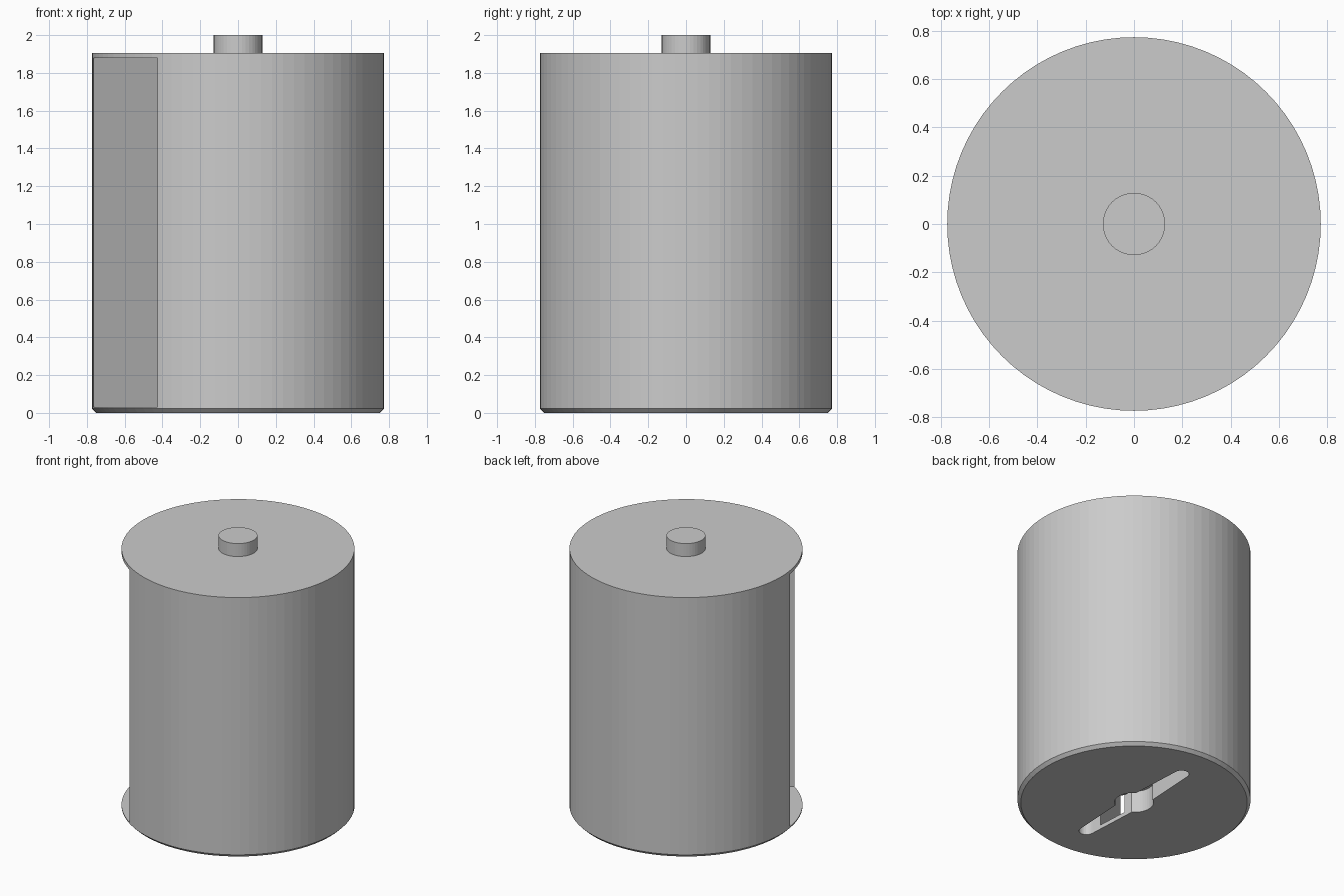
import bpy, bmesh
from math import cos, sin, radians, pi, tau

cube = bpy.data.objects.get("Cube")
if cube:
    bpy.data.objects.remove(cube, do_unlink=True)

R, TOP, SIDES = 0.773, 1.905, 80

grey = bpy.data.materials.new("plain_grey")
grey.use_nodes = True
colour = (0.6, 0.6, 0.6, 1)
grey.diffuse_color = colour
grey.node_tree.nodes["Principled BSDF"].inputs["Base Color"].default_value = colour


def finish(name, bm):
    bmesh.ops.recalc_face_normals(bm, faces=bm.faces)
    mesh = bpy.data.meshes.new(name)
    bm.to_mesh(mesh)
    bm.free()
    mesh.materials.append(grey)
    obj = bpy.data.objects.new(name, mesh)
    bpy.context.collection.objects.link(obj)
    return obj


def prism(name, outline, z0, z1):
    """Extrude a flat outline from z0 to z1."""
    bm = bmesh.new()
    face = bm.faces.new([bm.verts.new((x, y, z0)) for x, y in outline])
    ext = bmesh.ops.extrude_face_region(bm, geom=[face])["geom"]
    verts = [v for v in ext if isinstance(v, bmesh.types.BMVert)]
    bmesh.ops.translate(bm, verts=verts, vec=(0, 0, z1 - z0))
    return finish(name, bm)


def turned(name, profile, sides):
    """Solid of revolution from (radius, height) rings."""
    bm = bmesh.new()
    rings = [[bm.verts.new((r * cos(tau * i / sides), r * sin(tau * i / sides), z))
              for i in range(sides)] for r, z in profile]
    for a, b in zip(rings, rings[1:]):
        for i in range(sides):
            j = (i + 1) % sides
            bm.faces.new((a[i], a[j], b[j], b[i]))
    bm.faces.new(rings[0])
    bm.faces.new(rings[-1])
    return finish(name, bm)


def arc(cx, cy, r, a0, a1, n):
    return [(cx + r * cos(a0 + (a1 - a0) * i / n), cy + r * sin(a0 + (a1 - a0) * i / n))
            for i in range(n + 1)]


def cut(target, cutter):
    mod = target.modifiers.new(cutter.name, 'BOOLEAN')
    mod.operation = 'DIFFERENCE'
    mod.solver = 'EXACT'
    mod.object = cutter
    bpy.context.view_layer.objects.active = target
    bpy.ops.object.modifier_apply(modifier=mod.name)
    bpy.data.objects.remove(cutter, do_unlink=True)


# Drum with a chamfered foot
drum = turned("drum", [(R - 0.022, 0), (R, 0.022), (R, TOP)], SIDES)

# Deep side pocket, open through the wall
a = radians(212.4)
half = R * sin(radians(24.2))
box = [(0.15, -half), (1.0, -half), (1.0, half), (0.15, half)]
pocket = prism("pocket_cutter", [(u * cos(a) - v * sin(a), u * sin(a) + v * cos(a))
                                 for u, v in box], 0.03, 1.88)
cut(drum, pocket)

# Two-armed drive slot with a round hub in the underside
hub, neck, tip, reach = 0.13, 0.07, 0.05, 0.49
side = (hub ** 2 - neck ** 2) ** 0.5
lean = radians(32.6)
half_slot = arc(0, 0, hub, -lean * 1.0, lean, 8)
half_slot = [(x, y) for x, y in half_slot if abs(y) < side]
half_slot += [(neck, side)] + arc(0, reach, tip, 0, pi, 10) + [(-neck, side)]
slot = prism("slot_cutter", half_slot + [(-x, -y) for x, y in half_slot], -0.1, 0.16)
cut(drum, slot)

# Axle pin on top
pin = turned("axle_pin", [(0.129, TOP), (0.129, 2.0)], 40)

for obj in (drum, pin):
    bpy.ops.object.select_all(action='DESELECT')
    obj.select_set(True)
    bpy.context.view_layer.objects.active = obj
    bpy.ops.object.shade_smooth_by_angle(angle=radians(3))
